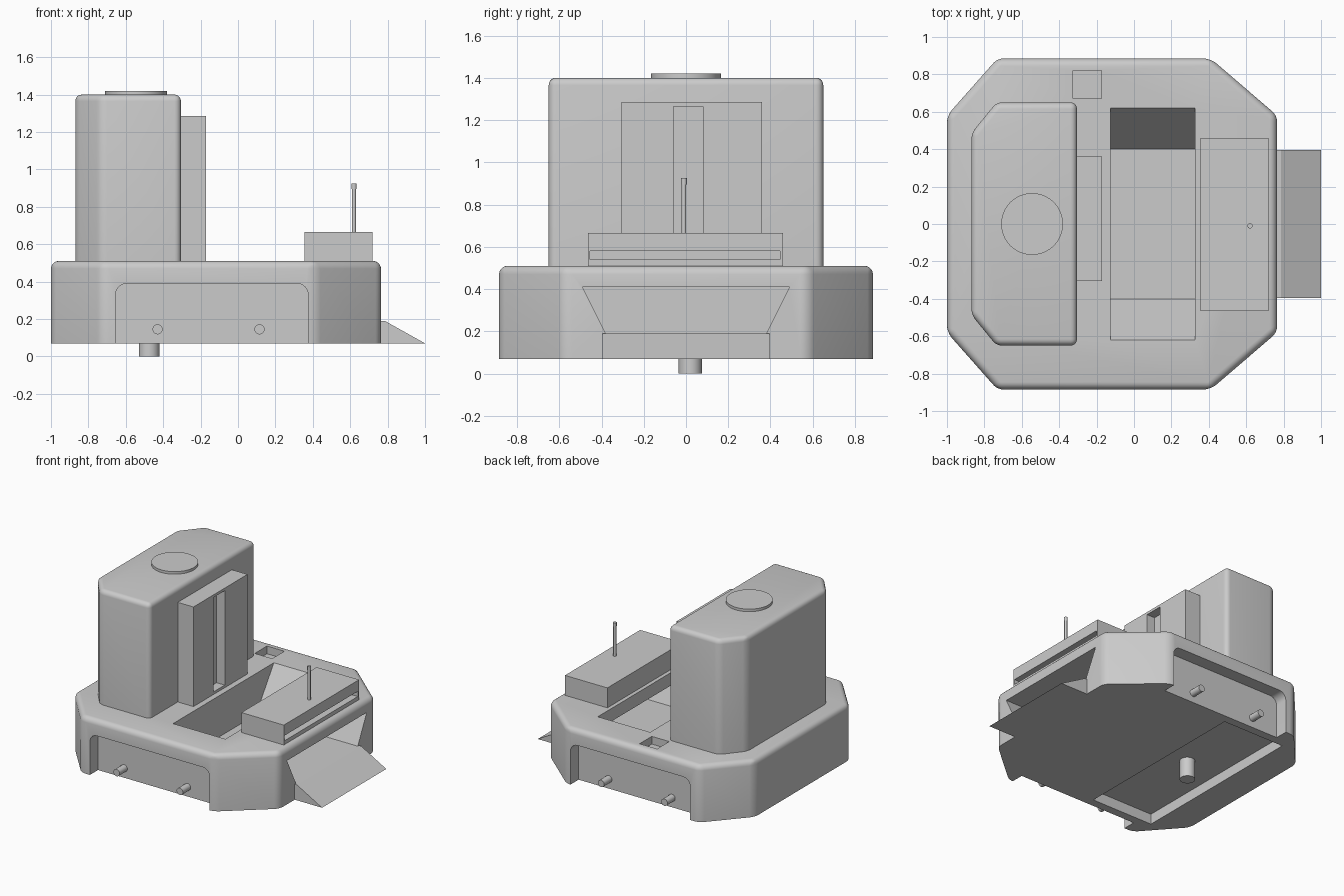
import bpy, bmesh, math
from mathutils import Vector

cube = bpy.data.objects.get("Cube")
if cube:
    bpy.data.objects.remove(cube, do_unlink=True)

grey = bpy.data.materials.new("plain grey")
grey.use_nodes = True
COLOUR = (0.6, 0.6, 0.6, 1)
grey.diffuse_color = COLOUR
grey.node_tree.nodes["Principled BSDF"].inputs["Base Color"].default_value = COLOUR


def prism(name, outline, axis, low, high, bevel=0.0):
    """Extrude a 2D outline along an axis; bevel all but the bottom edges."""
    place = {"x": lambda p, d: (d, p[0], p[1]),
             "y": lambda p, d: (p[0], d, p[1]),
             "z": lambda p, d: (p[0], p[1], d)}[axis]
    bm = bmesh.new()
    face = bm.faces.new([bm.verts.new(place(p, low)) for p in outline])
    ext = bmesh.ops.extrude_face_region(bm, geom=[face])
    shift = Vector(place((0, 0), high - low))
    bmesh.ops.translate(bm, vec=shift,
                        verts=[v for v in ext["geom"] if isinstance(v, bmesh.types.BMVert)])
    bmesh.ops.recalc_face_normals(bm, faces=bm.faces)
    if bevel:
        edges = [e for e in bm.edges if any(v.co.z > low + 0.001 for v in e.verts)]
        bmesh.ops.bevel(bm, geom=edges, offset=bevel, segments=5, profile=0.5,
                        affect="EDGES", clamp_overlap=True)
    mesh = bpy.data.meshes.new(name)
    bm.to_mesh(mesh)
    bm.free()
    mesh.materials.append(grey)
    ob = bpy.data.objects.new(name, mesh)
    bpy.context.collection.objects.link(ob)
    return ob


def box(name, x, y, z):
    outline = [(x[0], y[0]), (x[1], y[0]), (x[1], y[1]), (x[0], y[1])]
    return prism(name, outline, "z", z[0], z[1])


def circle(cx, cy, r, n=32):
    return [(cx + r * math.cos(math.tau * i / n), cy + r * math.sin(math.tau * i / n))
            for i in range(n)]


def activate(ob):
    bpy.ops.object.select_all(action="DESELECT")
    ob.select_set(True)
    bpy.context.view_layer.objects.active = ob


def cut(ob, *cutters):
    activate(ob)
    for cutter in cutters:
        mod = ob.modifiers.new("cut", "BOOLEAN")
        mod.operation = "DIFFERENCE"
        mod.solver = "EXACT"
        mod.object = cutter
        bpy.ops.object.modifier_apply(modifier=mod.name)
        bpy.data.objects.remove(cutter, do_unlink=True)


def smooth(ob):
    activate(ob)
    bpy.ops.object.shade_smooth_by_angle(angle=math.radians(30))


def mirror_y(half):
    return half + [(x, -y) for x, y in reversed(half)]


# Eight-sided base with a rounded rim
base = prism("base", mirror_y([(-1, -0.58), (-0.73, -0.885), (0.41, -0.885), (0.765, -0.58)][::-1]),
             "z", 0.07, 0.51, 0.04)

# Hopper with sloped ends, chute, top pocket and underside pocket
hopper = prism("hopper_cut", [(-0.4, 0.19), (0.4, 0.19), (0.62, 0.51), (0.634, 0.53),
                              (-0.634, 0.53), (-0.62, 0.51)], "x", -0.125, 0.325)
chute = prism("chute_cut", [(-0.38, 0.19), (0.38, 0.19), (0.49, 0.41), (-0.49, 0.41)],
              "x", 0.2, 0.85)
pocket = box("pocket_cut", (-0.325, -0.175), (0.67, 0.82), (0.45, 0.6))
under = box("under_cut", (-0.76, -0.23), (-0.72, 0.72), (0, 0.15))
cut(base, hopper, chute, pocket, under)

# Arched recesses with two pegs on the front and back
R = 0.06
arch = [(-0.655, 0.0), (0.375, 0.0)]
for centre, start in ((0.375 - R, 0), (-0.655 + R, 90)):
    for i in range(7):
        a = math.radians(start + 15 * i)
        arch.append((centre + R * math.cos(a), 0.39 - R + R * math.sin(a)))
for side, word in ((-1, "front"), (1, "back")):
    low, high = sorted((side * 0.785, side * 1.0))
    cut(base, prism("arch_cut", arch, "y", low, high))
    for x, hand in ((-0.43, "right"), (0.115, "left")):
        low, high = sorted((side * 0.77, side * 0.88))
        smooth(prism(f"{word}_{hand}_peg", circle(x, 0.145, 0.027, 24), "y", low, high))
smooth(base)

# Exit ramp below the chute
prism("exit_ramp", [(0.74, 0.07), (1, 0.07), (0.785, 0.19), (0.74, 0.19)], "y", -0.395, 0.395)

# Tower with chamfered rear corners and a round cap
tower = prism("tower", mirror_y([(-0.305, -0.65), (-0.735, -0.65), (-0.87, -0.485)]),
              "z", 0.505, 1.4, 0.035)
smooth(tower)
smooth(prism("tower_cap", circle(-0.545, 0, 0.165, 64), "z", 1.39, 1.42))

# Slotted panel on the tower
panel = box("slotted_panel", (-0.32, -0.17), (-0.305, 0.36), (0.505, 1.285))
cut(panel, box("slot_cut", (-0.24, -0.1), (-0.06, 0.08), (0.53, 1.265)))

# Feed box with a long groove and a thin rod
feed = box("feed_box", (0.355, 0.72), (-0.465, 0.46), (0.505, 0.665))
cut(feed, box("groove_cut", (0.66, 0.8), (-0.455, 0.445), (0.54, 0.58)))
smooth(prism("rod", circle(0.62, -0.01, 0.011, 20), "z", 0.65, 0.92))
smooth(prism("rod_tip", circle(0.62, -0.01, 0.014, 20), "z", 0.895, 0.925))

# Round foot in the underside pocket
smooth(prism("foot", circle(-0.475, 0.02, 0.055, 32), "z", 0, 0.16))
